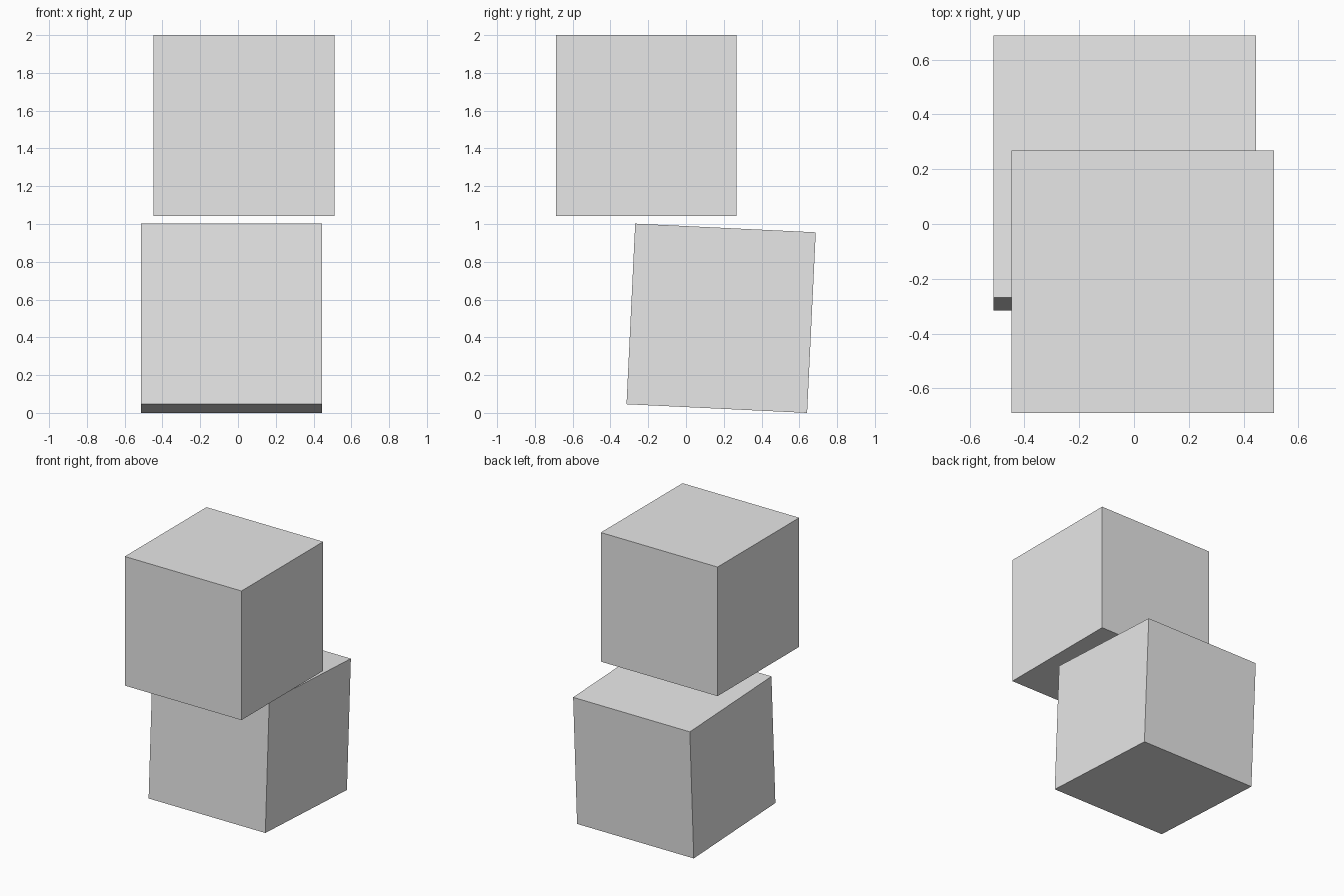
import bpy
import math

# Remove the default cube
default_cube = bpy.data.objects.get("Cube")
if default_cube:
    bpy.data.objects.remove(default_cube, do_unlink=True)

SIDE = 0.957

# Single plain grey material
grey = bpy.data.materials.new("light_grey")
grey.use_nodes = True
colour = (0.8, 0.8, 0.8, 1.0)
grey.diffuse_color = colour
for node in grey.node_tree.nodes:
    if node.type == "BSDF_PRINCIPLED":
        node.inputs["Base Color"].default_value = colour


def add_block(name, centre, tilt_x=0.0):
    bpy.ops.mesh.primitive_cube_add(
        size=SIDE, location=centre, rotation=(math.radians(tilt_x), 0, 0))
    block = bpy.context.object
    block.name = name
    block.data.materials.append(grey)
    return block


# Lower block leans backwards, standing on its rear bottom edge
tilt = math.radians(2.75)
lower_z = SIDE / 2 * (math.cos(tilt) + math.sin(tilt))
add_block("lower_block", (-0.034, 0.186, lower_z), -2.75)

# Upper block floats level above it, offset to the front
add_block("upper_block", (0.032, -0.21, 2 - SIDE / 2))
